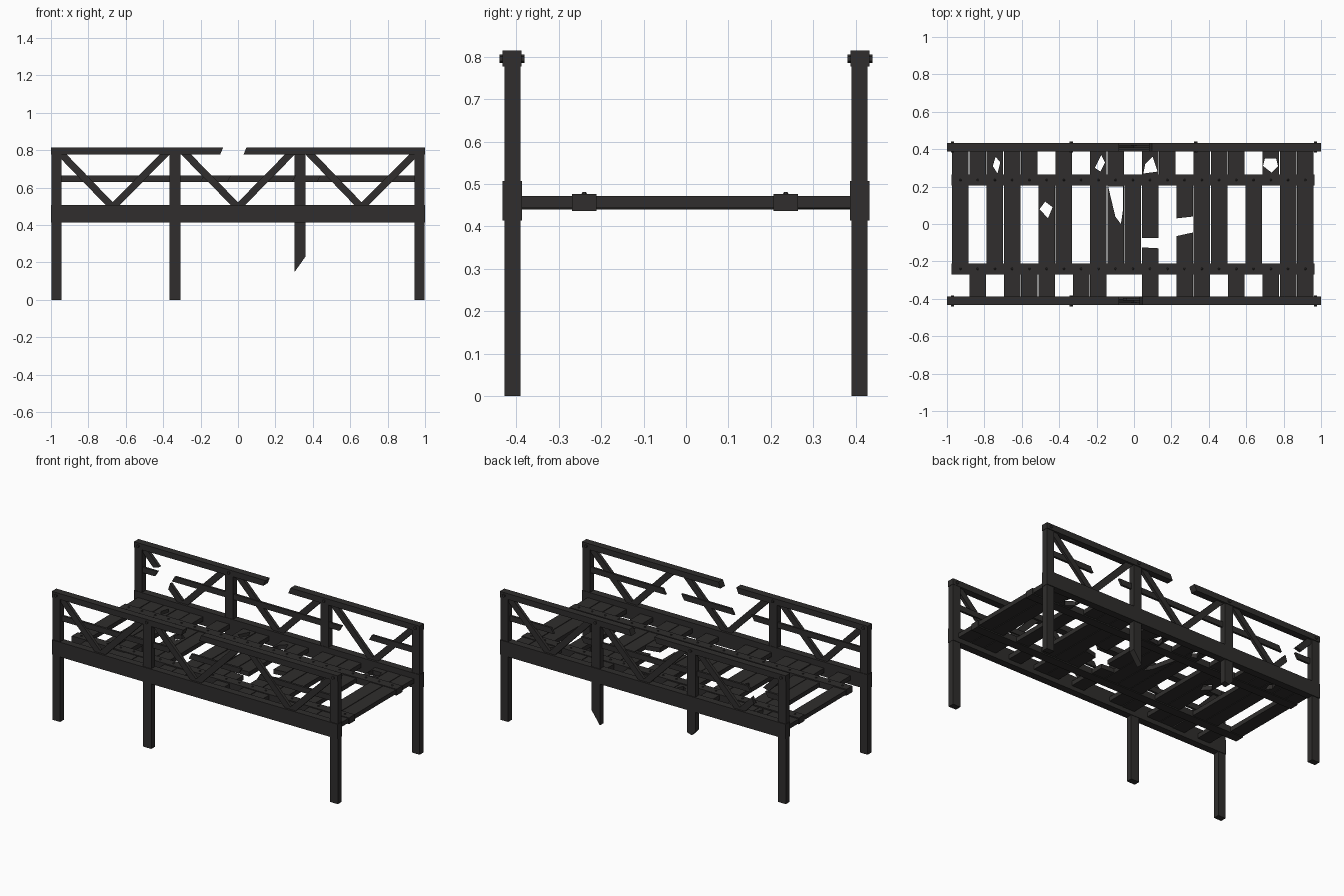
import bpy, bmesh, random
from mathutils import Vector, Matrix

if "Cube" in bpy.data.objects:
    bpy.data.objects.remove(bpy.data.objects["Cube"])
random.seed(4)

wood = bpy.data.materials.new("charred_wood")
wood.diffuse_color = (0.029, 0.027, 0.026, 1)
wood.use_nodes = True
wood.node_tree.nodes["Principled BSDF"].inputs["Base Color"].default_value = wood.diffuse_color


def prism(bm, pts, plane, lo, hi):
    """Extrude a 2D outline: plane 'xz' goes along y, plane 'xy' along z."""
    put = (lambda p, d: (p[0], d, p[1])) if plane == 'xz' else (lambda p, d: (p[0], p[1], d))
    a = [bm.verts.new(put(p, lo)) for p in pts]
    b = [bm.verts.new(put(p, hi)) for p in pts]
    bm.faces.new(a)
    bm.faces.new(b[::-1])
    for i in range(len(pts)):
        j = (i + 1) % len(pts)
        bm.faces.new((a[i], b[i], b[j], a[j]))


def rect(x0, x1, y0, y1, cut0=0, cut1=0):
    """Rectangle; cut0/cut1 slant the two x ends to look snapped."""
    return [(x0, y0), (x1, y0), (x1 + cut1, y1), (x0 + cut0, y1)]


def bar(p, q, w, t0=0, t1=1):
    """Outline of a slanted strip from p to q, kept between t0 and t1."""
    p, q = Vector(p), Vector(q)
    n = (q - p).orthogonal().normalized() * w / 2
    a, b = p.lerp(q, t0), p.lerp(q, t1)
    d = (q - p).normalized() * 0.02
    da, db = (d if t0 > 0 else d * 0), (d if t1 < 1 else d * 0)
    return [a - n, b - n, b + n + db, a + n - da]


def finish(bm, name):
    bmesh.ops.recalc_face_normals(bm, faces=bm.faces)
    me = bpy.data.meshes.new(name)
    bm.to_mesh(me)
    bm.free()
    me.materials.append(wood)
    ob = bpy.data.objects.new(name, me)
    bpy.context.collection.objects.link(ob)
    return ob


def make(name, outlines, plane, lo, hi):
    bm = bmesh.new()
    for o in outlines:
        prism(bm, o, plane, lo, hi)
    return finish(bm, name)


PX = (-0.97, -0.335, 0.33, 0.97)
# which part of each brace survives, per side (0 = upper end, 1 = lower end)
BRACES = [((-.955, -.67), (-.38, -.67)), ((-.29, 0), (.29, 0)), ((.375, .66), (.955, .66))]
for side, s in (("front", -1), ("back", 1)):
    def span(inner, outer):
        return sorted((s * inner, s * outer))

    # posts: front has one lost entirely, back has two snapped legs
    posts = [rect(-.998, -.945, 0, .79), rect(.945, .998, 0, .79)]
    if s < 0:
        posts.append(rect(-.365, -.307, 0, .79))
    else:
        posts.append([(-.365, .29), (-.34, .26), (-.307, .27), (-.307, .79), (-.365, .79)])
        posts.append([(.303, .15), (.36, .23), (.36, .79), (.303, .79)])
    make(side + "_posts", posts, 'xz', *span(.39, .428))

    # side beam and broken handrail
    make(side + "_side_beam", [rect(-1, 1, .414, .507)], 'xz', *span(.387, .433))
    gap = .03 if s < 0 else .08
    make(side + "_handrail", [rect(-1, -.095, .777, .814, 0, .015),
                              rect(gap, 1, .777, .814, .015, 0)], 'xz', *span(.388, .433))

    # middle rail with gaps
    if s < 0:
        rails = [(-.96, -.2), (-.06, .29), (.42, .96)]
    else:
        rails = [(-.96, -.86), (-.74, .43), (.64, .96)]
    make(side + "_middle_rail",
         [rect(a, b, .63, .665, .02 if a > -.9 else 0, .02 if b < .9 else 0) for a, b in rails],
         'xz', *span(.395, .409))

    # V braces
    braces = []
    for bay, pair in enumerate(BRACES):
        for k, (top, low) in enumerate(pair):
            p, q = (top, .79), (low, .495)
            if s > 0 and bay == 0 and k == 0:
                braces += [bar(p, q, .038, 0, .33), bar(p, q, .038, .7, 1)]
            else:
                braces.append(bar(p, q, .038))
    make(side + "_braces", braces, 'xz', *span(.401, .421))

    # bolts through the handrail and beam at each post
    bm = bmesh.new()
    for x in PX:
        if s < 0 and x == .33:
            continue
        for y in (.433, .388):
            m = Matrix.Translation((x, s * y, .795)) @ Matrix.Rotation(1.5708, 4, 'X')
            bmesh.ops.create_cone(bm, cap_ends=True, segments=6, radius1=.01, radius2=.01,
                                  depth=.014, matrix=m)
    finish(bm, side + "_bolts")

# deck planks: which of the far / middle / near thirds remain on each
SPANS = {'F': (.22, .392), 'M': (-.235, .235), 'N': (-.392, -.22)}
LAYOUT = ("FM FN FM FMN FN MN FM N FMN FM M FMN F MN FMN FM FN M FN FMN FMN").split()
bm = bmesh.new()
for i, parts in enumerate(LAYOUT):
    x = -.928 + .0922 * i
    runs = []
    for p in parts:
        lo, hi = SPANS[p]
        if runs and runs[-1][0] < hi:
            runs[-1][0] = lo
        else:
            runs.append([lo, hi])
    for lo, hi in runs:
        dz = random.uniform(-.002, .002)
        prism(bm, rect(x - .044, x + .044, lo, hi), 'xy', .442 + dz, .47 + dz)
planks = finish(bm, "deck_planks")

# splintered holes and snapped planks
HOLES = [
    [(-.755, .31), (-.74, .36), (-.715, .33), (-.73, .27)],
    [(-.505, .08), (-.475, .12), (-.435, .09), (-.46, .03)],
    [(-.21, .3), (-.175, .37), (-.155, .33), (-.18, .28)],
    [(.69, .31), (.7, .35), (.76, .35), (.77, .31), (.735, .275)],
    [(-.138, .2), (-.06, .2), (-.058, .08), (-.07, 0), (-.1, .04)],
    [(.05, .27), (.06, .32), (.1, .36), (.126, .28)],
    [(.04, -.075), (.132, -.075), (.132, -.13), (.04, -.125)],
    [(.225, .03), (.317, .04), (.317, -.045), (.225, -.065)],
]
cutter = make("hole_cutter", HOLES, 'xy', .4, .5)
cutter.hide_render = True
cutter.hide_viewport = True
mod = planks.modifiers.new("holes", 'BOOLEAN')
mod.object = cutter
mod.operation = 'DIFFERENCE'
mod.solver = 'EXACT'

# lengthwise stringers sandwiching the planks, with nail heads
make("deck_stringers", [rect(-.975, .965, y - .029, y + .029) for y in (-.24, .235)],
     'xy', .436, .476)
bm = bmesh.new()
for i in range(21):
    for y in (-.24, .235):
        bmesh.ops.create_cone(bm, cap_ends=True, segments=6, radius1=.007, radius2=.004, depth=.006,
                              matrix=Matrix.Translation((-.928 + .0922 * i, y, .478)))
finish(bm, "deck_nails")
